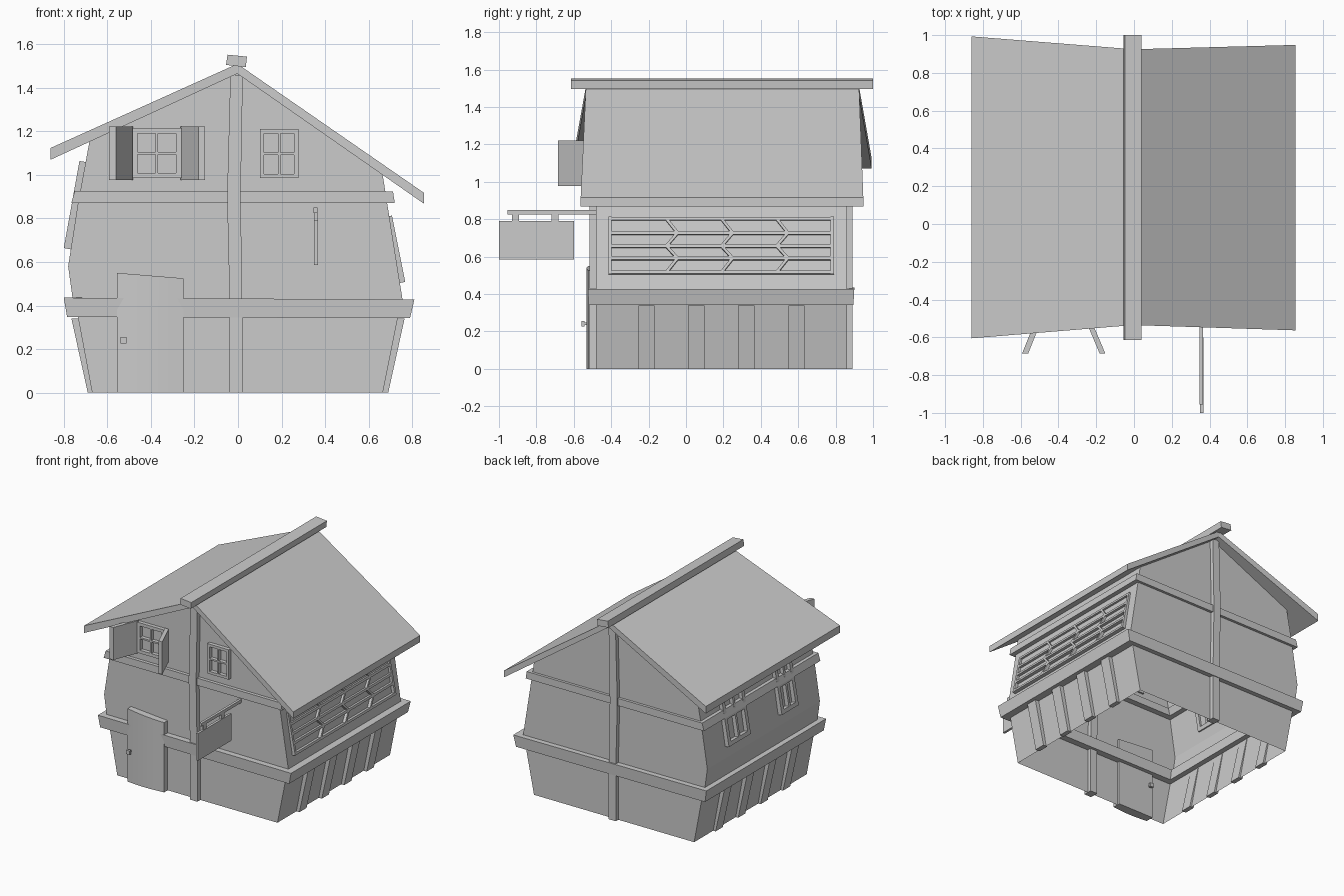
import bpy, bmesh, math
from mathutils import Vector as V

if "Cube" in bpy.data.objects:
    bpy.data.objects.remove(bpy.data.objects["Cube"])


def finish(name, bm, smooth=False):
    bmesh.ops.recalc_face_normals(bm, faces=bm.faces)
    me = bpy.data.meshes.new(name)
    bm.to_mesh(me)
    bm.free()
    ob = bpy.data.objects.new(name, me)
    bpy.context.collection.objects.link(ob)
    if smooth:
        bpy.context.view_layer.objects.active = ob
        ob.select_set(True)
        bpy.ops.object.shade_smooth_by_angle(angle=math.radians(25))
        ob.select_set(False)
    return ob


def loft(bm, loops, caps=True, ring=False):
    rows = [[bm.verts.new(p) for p in lp] for lp in loops]
    n = len(rows[0])
    pairs = list(zip(rows, rows[1:])) + ([(rows[-1], rows[0])] if ring else [])
    for a, b in pairs:
        for i in range(n):
            j = (i + 1) % n
            bm.faces.new((a[i], a[j], b[j], b[i]))
    if caps and not ring:
        bm.faces.new(rows[0])
        bm.faces.new(rows[-1])


def prism(name, pts, y0, y1):
    """x-z profile extruded along y"""
    bm = bmesh.new()
    loft(bm, [[(x, y0, z) for x, z in pts], [(x, y1, z) for x, z in pts]])
    return finish(name, bm)


def box(name, x0, x1, y0, y1, z0, z1):
    return prism(name, [(x0, z0), (x1, z0), (x1, z1), (x0, z1)], y0, y1)


def bar(bm, p, q, n, width, depth):
    """rectangular bar from p to q lying in the plane with normal n"""
    p, q = V(p), V(q)
    s = n.cross(q - p).normalized() * width / 2
    d = n * depth / 2
    loft(bm, [[c + s + d, c - s + d, c - s - d, c + s - d] for c in (p, q)])


def panel(name, origin, u, v, strokes, depth):
    """strokes ((u,v),(u,v),width) drawn as bars on a tilted plane"""
    o, u, v = V(origin), V(u), V(v)
    n = u.cross(v).normalized()
    bm = bmesh.new()
    for a, b, w in strokes:
        bar(bm, o + u * a[0] + v * a[1], o + u * b[0] + v * b[1], n, w, depth)
    return finish(name, bm)


def window_strokes(w, h, f, m):
    g = f / 2
    return [((0, g), (w, g), f), ((0, h - g), (w, h - g), f),
            ((g, 0), (g, h), f), ((w - g, 0), (w - g, h), f),
            ((w / 2, f), (w / 2, h - f), m), ((f, h / 2), (w - f, h / 2), m)]


def rect(x0, x1, y0, y1, zl, zr):
    return [(x0, y0, zl), (x1, y0, zr), (x1, y1, zr), (x0, y1, zl)]


def drop_floor(ob, z):
    bm = bmesh.new()
    bm.from_mesh(ob.data)
    bmesh.ops.delete(bm, geom=[f for f in bm.faces
                               if all(abs(w.co.z - z) < 1e-4 for w in f.verts)],
                     context='FACES_ONLY')
    bm.to_mesh(ob.data)
    bm.free()


YF, YB = -0.48, 0.86

# walls: flared lower storey (open below) and bulging upper storey with gables
bm = bmesh.new()
loft(bm, [rect(-0.67, 0.665, YF, YB, 0, 0), rect(-0.745, 0.745, YF, YB, 0.40, 0.40)], caps=False)
finish("lower_wall", bm)
upper = prism("upper_wall", [(-0.755, 0.40), (0.76, 0.40), (0.685, 0.87), (0.663, 1.01),
                             (-0.005, 1.475), (-0.68, 1.165), (-0.735, 0.87), (-0.78, 0.58)], YF, YB)
drop_floor(upper, 0.40)


# timber bands running round the house
def band(name, bottom, top, t):
    def ins(r):
        x0, x1, y0, y1, a, b = r
        return rect(x0 + t, x1 - t, y0 + t, y1 - t, a, b)
    bm = bmesh.new()
    loft(bm, [rect(*bottom), rect(*top), ins(top), ins(bottom)], ring=True)
    finish(name, bm)


band("lower_band", (-0.785, 0.79, -0.52, 0.895, 0.347, 0.342), (-0.80, 0.81, -0.525, 0.90, 0.436, 0.428), 0.09)
band("upper_band", (-0.766, 0.72, -0.505, 0.88, 0.87, 0.87), (-0.75, 0.712, -0.505, 0.88, 0.926, 0.924), 0.07)

# centre posts front and back
post = [(-0.038, 0.40), (0.02, 0.40), (0.012, 0.9), (0.022, 1.455), (-0.035, 1.46), (-0.05, 0.9)]
for side, y0, y1 in (("front", -0.516, -0.45), ("back", 0.83, 0.89)):
    prism(side + "_upper_post", post, y0, y1)
    box(side + "_lower_post", -0.038, 0.022, y0, y1, 0, 0.36)

# battens on both lower side walls
for name, xs in (("left", (-0.675, -0.755)), ("right", (0.675, 0.755))):
    s = 1 if xs[0] > 0 else -1
    for i, y in enumerate((-0.212, 0.055, 0.322, 0.59)):
        a, b = xs
        prism(f"{name}_batten_{i + 1}", [(a - s * 0.02, 0), (a + s * 0.015, 0),
                                         (b + s * 0.01, 0.34), (b - s * 0.025, 0.34)],
              y - 0.043, y + 0.043)


# roof slabs that flare in depth towards the eaves
def roof(name, xe, ze, thick, yr, ye):
    bm = bmesh.new()
    loft(bm, [[(-0.003, yr[0], 1.465), (-0.003, yr[1], 1.465), (-0.003, yr[1], 1.51), (-0.003, yr[0], 1.51)],
              [(xe, ye[0], ze - thick), (xe, ye[1], ze - thick), (xe, ye[1], ze), (xe, ye[0], ze)]])
    finish(name, bm)


roof("left_roof", -0.86, 1.124, 0.054, (-0.535, 0.925), (-0.605, 0.993))
roof("right_roof", 0.855, 0.917, 0.05, (-0.535, 0.925), (-0.563, 0.948))
prism("ridge_beam", [(-0.055, 1.505), (0.036, 1.495), (0.041, 1.543), (-0.048, 1.552)], -0.615, 1.0)

# slightly bowed, crooked door with a knob on each side
plan = []
for i in range(7):
    t = i / 6
    plan.append((-0.555 + 0.305 * t, -0.522 - 0.01 * math.sin(math.pi * t), t))
plan += [(-0.25, -0.46, 1), (-0.555, -0.46, 0)]
bm = bmesh.new()
loft(bm, [[(x, y, 0) for x, y, t in plan], [(x, y, 0.55 - 0.025 * t) for x, y, t in plan]])
finish("door", bm, True)
box("knob_stem", -0.532, -0.518, -0.55, -0.44, 0.235, 0.249)
for name, y in (("outer_knob", -0.56), ("inner_knob", -0.445)):
    box(name, -0.54, -0.511, y, y + 0.018, 0.226, 0.256)

# front gable windows
panel("front_left_window", (-0.485, -0.488, 0.985), (1, 0, 0), (0, 0, 1),
      window_strokes(0.225, 0.23, 0.024, 0.012), 0.04)
panel("front_right_window", (0.10, -0.488, 0.985), (1, 0, 0), (0, 0, 1),
      window_strokes(0.178, 0.225, 0.02, 0.012), 0.04)

# open shutters
for name, h, e, t in (("left_shutter", -0.482, -0.56, -0.032), ("right_shutter", -0.265, -0.182, 0.03)):
    base = [(h, -0.49), (e, -0.685), (e + t, -0.685), (h + t, -0.49)]
    bm = bmesh.new()
    loft(bm, [[(x, y, 0.977) for x, y in base], [(x, y, 1.222) for x, y in base]])
    finish(name, bm)

# tilted windows on the left wall
for name, y, w in (("left_window_back", 0.63, 0.26), ("left_window_front", 0.0, 0.2)):
    panel(name, (-0.778, y, 0.66), (0, -1, 0), (0.18, 0, 1),
          window_strokes(w, 0.40, 0.03, 0.02), 0.045)

# lattice window on the right wall: frame, rails and arrow-shaped muntins
y0, y1 = -0.415, 0.79
v = [0.505, 0.59, 0.655, 0.725, 0.81]
lat = [((y0, z), (y1, z), 0.018) for z in (v[0] + 0.009, v[1], v[2], v[3], v[4] - 0.009)]
lat += [((y + d, v[0]), (y + d, v[4]), 0.018) for y, d in ((y0, 0.009), (y1, -0.009))]
for y in (-0.105, 0.19, 0.485):
    zig = [(y, 0.80), (y + 0.06, v[3]), (y, v[2]), (y + 0.06, v[1]), (y, 0.515)]
    lat += [(a, b, 0.015) for a, b in zip(zig, zig[1:])]
panel("right_lattice_window", (0.751 + 0.505 * 0.2, 0, 0), (0, 1, 0), (-0.2, 0, 1), lat, 0.035)

# hanging sign
box("sign_arm", 0.347, 0.366, -0.955, -0.47, 0.826, 0.85)
for i, y in enumerate((-0.912, -0.70)):
    box(f"sign_hanger_{i + 1}", 0.35, 0.364, y - 0.019, y + 0.019, 0.78, 0.83)
box("sign_board", 0.349, 0.367, -1.0, -0.60, 0.586, 0.79)
